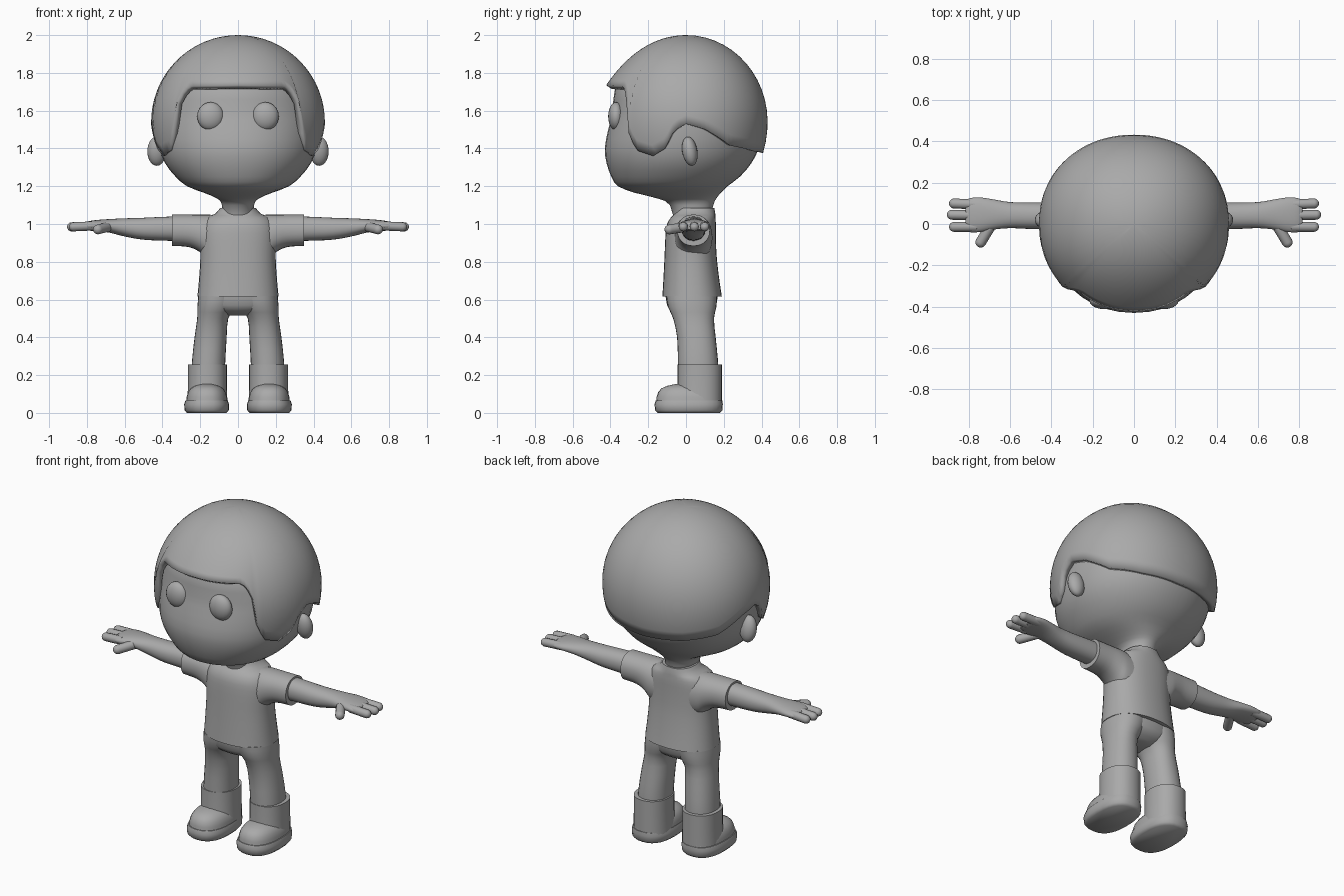
import bpy, bmesh
from math import sin, cos, acos, pi, radians
from mathutils import Vector, Matrix

cube = bpy.data.objects.get("Cube")
if cube:
    bpy.data.objects.remove(cube)

grey = bpy.data.materials.new("plain_grey")
grey.use_nodes = True
GREY = (0.4, 0.4, 0.4, 1)
grey.diffuse_color = GREY
grey.node_tree.nodes["Principled BSDF"].inputs["Base Color"].default_value = GREY


def finish(name, bm, fix=True, angle=50):
    if fix:
        bmesh.ops.recalc_face_normals(bm, faces=bm.faces)
    mesh = bpy.data.meshes.new(name)
    bm.to_mesh(mesh)
    bm.free()
    for p in mesh.polygons:
        p.use_smooth = True
    mesh.set_sharp_from_angle(angle=radians(angle))
    mesh.materials.append(grey)
    ob = bpy.data.objects.new(name, mesh)
    bpy.context.collection.objects.link(ob)
    return ob


def power(v, e):
    return abs(v) ** e * (1 if v >= 0 else -1)


def resample(rings, steps):
    """Smooth the list of rings with a Catmull-Rom spline."""
    out = []
    for i in range(len(rings) - 1):
        a, b, c, d = (rings[max(0, min(len(rings) - 1, i + k))] for k in (-1, 0, 1, 2))
        for s in range(steps):
            t = s / steps
            out.append([0.5 * (2 * q + (r - p) * t + (2 * p - 5 * q + 4 * r - w) * t * t
                               + (3 * q - p - 3 * r + w) * t ** 3)
                        for p, q, r, w in zip(a, b, c, d)])
    return out + [rings[-1]]


def loft(name, rings, axis="z", sides=28, square=2.0, steps=1, side=1, matrix=None, angle=50):
    """Skin rings of (position, centre u, centre v, radius u, radius v)."""
    bm = bmesh.new()
    rows = []
    for t, cu, cv, ru, rv in resample(rings, steps):
        row = []
        for i in range(sides):
            a = 2 * pi * i / sides
            u = cu + ru * power(cos(a), 2 / square)
            v = cv + rv * power(sin(a), 2 / square)
            p = Vector((u, v, t) if axis == "z" else (t, u, v))
            if matrix:
                p = matrix @ p
            row.append(bm.verts.new((p.x * side, p.y, p.z)))
        rows.append(row)
    for lo, hi in zip(rows, rows[1:]):
        for i in range(sides):
            k = (i + 1) % sides
            bm.faces.new((lo[i], lo[k], hi[k], hi[i]))
    bm.faces.new(rows[0])
    bm.faces.new(rows[-1])
    return finish(name, bm, angle=angle)


def span(z, rx, front, back, cx=0):
    """Horizontal ring given by its half width and its front and back limits."""
    return (z, cx, (front + back) / 2, rx, (back - front) / 2)


def ball(name, centre, radii, tilt=0):
    bm = bmesh.new()
    m = Matrix.Translation(centre) @ Matrix.Rotation(tilt, 4, "X") @ Matrix.Diagonal((*radii, 1))
    bmesh.ops.create_uvsphere(bm, u_segments=20, v_segments=14, radius=1, matrix=m)
    return finish(name, bm)


def finger(name, start, end, r, side):
    start, end = Vector(start), Vector(end)
    d = end - start
    m = Matrix.Translation(start) @ d.to_track_quat("Z", "Y").to_matrix().to_4x4()
    rings = [(0, 0, 0, r, r)]
    for k in range(6):
        a = k * pi / 2 / 5.2
        rings.append((d.length - r + r * sin(a), 0, 0, r * cos(a), r * cos(a)))
    loft(name, rings, sides=12, side=side, matrix=m, angle=70)


# Head and neck
loft("head", [span(*r) for r in (
    (1.0, .085, -.06, .12), (1.10, .085, -.085, .145), (1.135, .11, -.15, .16),
    (1.165, .18, -.27, .185), (1.2, .27, -.36, .22), (1.25, .33, -.395, .285),
    (1.32, .385, -.42, .345), (1.4, .415, -.43, .385), (1.5, .425, -.412, .4),
    (1.6, .42, -.388, .4), (1.72, .385, -.375, .37), (1.82, .31, -.3, .31),
    (1.9, .2, -.18, .2))], sides=40, square=2.1, steps=2, angle=80)

# Hair cap: rounded shell whose lower edge height follows the direction around the head
EDGE = [(0, 1.735), (36, 1.73), (41, 1.71), (45, 1.64), (48, 1.48), (53, 1.39), (66, 1.36),
        (76, 1.4), (82, 1.49), (90, 1.53), (103, 1.5), (123, 1.415), (150, 1.385), (180, 1.375)]


def edge_height(deg):
    for (a, za), (b, zb) in zip(EDGE, EDGE[1:]):
        if deg <= b:
            return za + (zb - za) * (deg - a) / (b - a)
    return EDGE[-1][1]


bm = bmesh.new()
COLS, ROWS, MID = 120, 16, 1.54
columns = []
for i in range(COLS):
    a = 2 * pi * i / COLS
    deg = 360 * min(i, COLS - i) / COLS
    h = edge_height(deg) - MID
    last = acos(h / (.46 if h > 0 else .5))
    col = []
    for j in range(ROWS + 1):
        f = j / ROWS
        c, r = cos(last * f), sin(last * f)
        flare = 1 + .08 * max(0, cos(a)) ** 2 * f ** 3
        col.append(bm.verts.new((.46 * r * power(sin(a), .95),
                                 -.432 * r * flare * power(cos(a), .95),
                                 MID + c * (.46 if c > 0 else .5))))
    columns.append(col)
for i in range(COLS):
    p, q = columns[i], columns[(i + 1) % COLS]
    for j in range(ROWS):
        bm.faces.new((p[j], p[j + 1], q[j + 1], q[j]))
bmesh.ops.remove_doubles(bm, verts=bm.verts, dist=1e-5)
hair = finish("hair", bm, fix=False)
shell = hair.modifiers.new("thickness", "SOLIDIFY")
shell.thickness = .035
shell.offset = -1

# Shirt body and pants hip
loft("shirt_body", [span(*r) for r in (
    (.615, .215, -.125, .19), (.7, .207, -.12, .177), (.8, .2, -.115, .165),
    (.87, .2, -.112, .16), (.95, .2, -.108, .158), (1.0, .19, -.1, .158),
    (1.035, .165, -.08, .156), (1.055, .12, -.06, .155), (1.085, .095, -.05, .15))],
    sides=32, square=2.3, steps=2)
loft("pants_hip", [span(*r) for r in (
    (.515, .07, -.02, .09), (.535, .14, -.07, .13), (.57, .2, -.1, .16), (.64, .205, -.11, .17))],
    square=2.3, steps=2)

for label, s in (("left", 1), ("right", -1)):
    # Face details
    ball(label + "_eye", (s * .145, -.37, 1.57), (.071, .042, .075))
    ball(label + "_ear", (s * .43, .02, 1.385), (.05, .04, .078), radians(10))

    # Sleeve, arm and hand
    loft(label + "_sleeve", [
        (.1, .04, .92, .1, .125), (.16, .04, .93, .1, .12), (.2, .04, .95, .095, .1),
        (.26, .04, .964, .088, .086), (.35, .04, .967, .086, .083)],
        axis="x", steps=3, side=s, square=2.2)
    loft(label + "_arm", [
        (.2, .04, .975, .064, .064), (.36, .04, .975, .064, .064), (.5, .04, .975, .064, .058),
        (.6, .043, .982, .063, .048), (.68, .046, .99, .073, .036), (.74, .045, .992, .083, .03),
        (.79, .043, .99, .083, .025), (.815, .043, .988, .07, .017)],
        axis="x", steps=3, side=s, square=2.2, angle=70)
    for k, (tip, y) in enumerate(((.895, .1), (.905, .045), (.895, -.014))):
        finger(f"{label}_finger_{k + 1}", (.76, y * .95, .99), (tip, y, .984), .024, s)
    finger(label + "_thumb", (.685, .005, .985), (.755, -.11, .968), .026, s)

    # Leg, boot and sole
    loft(label + "_leg", [
        (.2, .158, .065, .088, .105), (.28, .155, .063, .088, .106), (.4, .145, .055, .085, .102),
        (.5, .134, .04, .082, .108), (.56, .115, .033, .1, .128), (.62, .1, .03, .11, .135)],
        steps=2, side=s, square=2.2)
    loft(label + "_boot_shaft", [span(*r, cx=.162) for r in (
        (.05, .106, -.05, .19), (.15, .103, -.045, .19), (.255, .103, -.045, .19))],
        side=s, square=2.2)
    loft(label + "_boot_toe", [span(*r, cx=.165) for r in (
        (.05, .11, -.157, .19), (.085, .107, -.155, .188), (.11, .099, -.147, .18),
        (.13, .085, -.13, .16), (.143, .065, -.1, .14), (.152, .035, -.06, .1))],
        side=s, square=2.4, angle=70)
    loft(label + "_sole", [span(*r, cx=.166) for r in (
        (0, .105, -.15, .18), (.014, .117, -.163, .192), (.045, .119, -.167, .195),
        (.066, .112, -.16, .193))], side=s, square=2.5)
